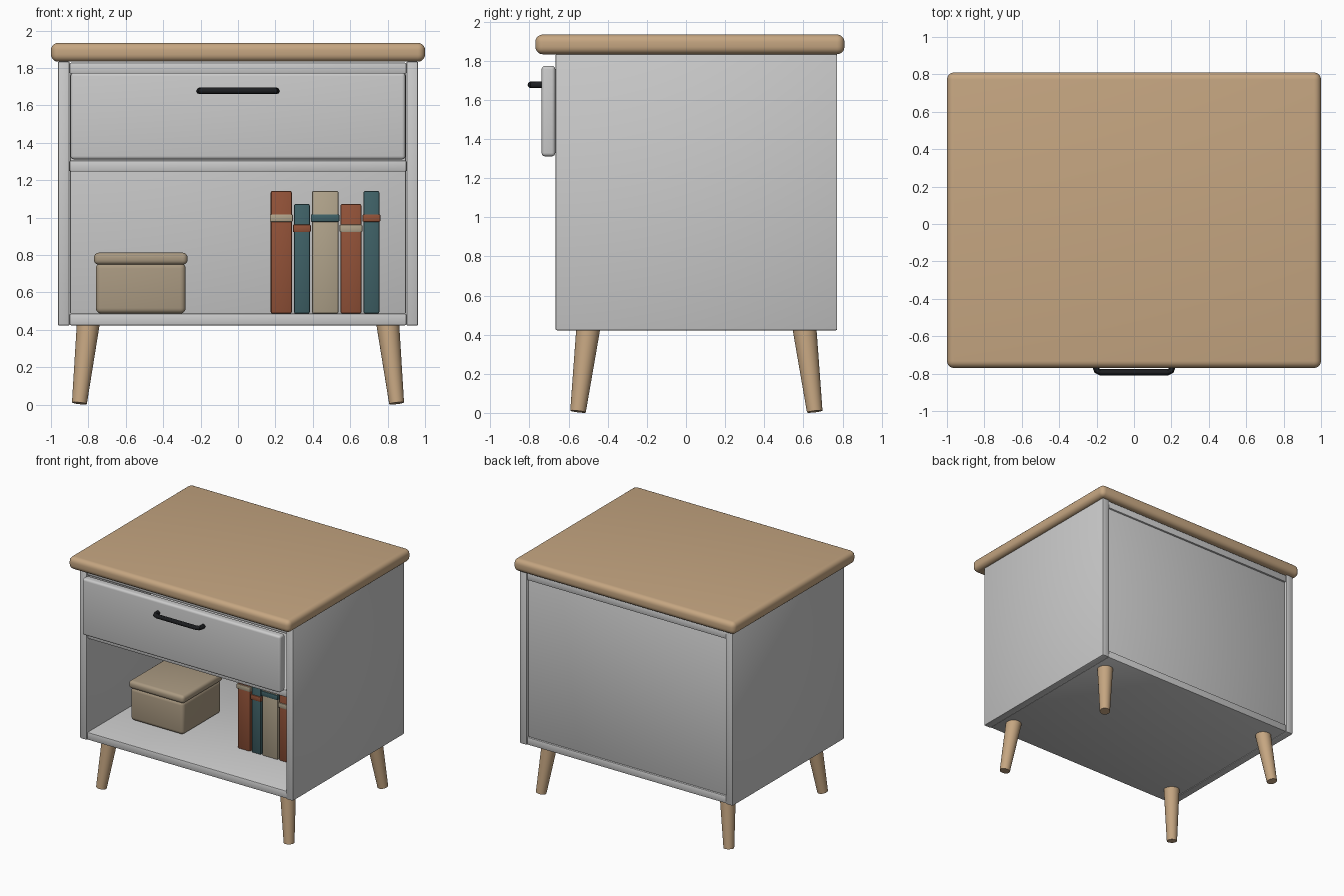
import bpy, bmesh
from mathutils import Vector, Matrix

if "Cube" in bpy.data.objects:
    bpy.data.objects.remove(bpy.data.objects["Cube"])


def mat(name, rgb):
    m = bpy.data.materials.new(name)
    m.diffuse_color = (*rgb, 1)
    m.use_nodes = True
    m.node_tree.nodes["Principled BSDF"].inputs["Base Color"].default_value = m.diffuse_color
    return m


WOOD = mat("wood", (0.56, 0.38, 0.22))
TAN = mat("tan", (0.40, 0.32, 0.22))
CREAM = mat("cream", (0.44, 0.37, 0.26))
RUST = mat("rust", (0.29, 0.085, 0.04))
TEAL = mat("teal", (0.05, 0.12, 0.135))
BLACK = mat("black", (0.012, 0.013, 0.015))


def finish(ob, material):
    if material:
        ob.data.materials.append(material)
    bpy.ops.object.select_all(action='DESELECT')
    ob.select_set(True)
    bpy.context.view_layer.objects.active = ob
    bpy.ops.object.shade_smooth_by_angle()
    return ob


def from_bmesh(name, bm, material=None):
    me = bpy.data.meshes.new(name)
    bm.to_mesh(me)
    bm.free()
    ob = bpy.data.objects.new(name, me)
    bpy.context.collection.objects.link(ob)
    return finish(ob, material)


def box(name, x, y, z, bevel=0.008, segments=2, material=None):
    """Rounded box from (min, max) ranges on each axis."""
    bm = bmesh.new()
    bmesh.ops.create_cube(bm, size=1)
    for v in bm.verts:
        v.co = Vector([(r[0] + r[1]) / 2 + c * (r[1] - r[0]) for r, c in zip((x, y, z), v.co)])
    bmesh.ops.bevel(bm, geom=bm.edges[:], offset=bevel, segments=segments,
                    profile=0.5, affect='EDGES', clamp_overlap=True)
    return from_bmesh(name, bm, material)


# Wooden top
box("top", (-1, 1), (-0.77, 0.81), (1.833, 1.934), 0.038, 5, WOOD)

# Carcass panels
FRONT, BACK, INNER = -0.667, 0.773, 0.897
for side, s in (("left", -1), ("right", 1)):
    box(side + "_panel", sorted((s * 0.90, s * 0.963)), (FRONT, BACK), (0.422, 1.834))
for name, z, y0 in (("bottom_panel", (0.424, 0.486), FRONT + 0.005),
                    ("upper_panel", (1.768, 1.828), FRONT + 0.005),
                    ("drawer_shelf", (1.245, 1.305), FRONT + 0.015)):
    y1 = 0.70 if name == "drawer_shelf" else BACK - 0.005
    box(name, (-INNER - 0.004, INNER + 0.004), (y0, y1), z)
box("back_panel", (-INNER, INNER), (0.70, 0.755), (0.482, 1.772))

# Drawer front and its bar handle
box("drawer_front", (-0.895, 0.895), (-0.738, -0.668), (1.311, 1.774), 0.018, 4)
cu = bpy.data.curves.new("handle_path", 'CURVE')
cu.dimensions = '3D'
cu.bevel_depth = 0.017
cu.bevel_resolution = 4
cu.use_fill_caps = True
path = [(-0.205, -0.72), (-0.205, -0.765), (-0.198, -0.784), (-0.178, -0.793)]
path += [(-x, y) for x, y in reversed(path)]
sp = cu.splines.new('POLY')
sp.points.add(len(path) - 1)
for p, (x, y) in zip(sp.points, path):
    p.co = (x, y, 1.677, 1)
tmp = bpy.data.objects.new("handle_path", cu)
bpy.context.collection.objects.link(tmp)
me = bpy.data.meshes.new_from_object(tmp.evaluated_get(bpy.context.evaluated_depsgraph_get()))
bpy.data.objects.remove(tmp)
handle = bpy.data.objects.new("drawer_handle", me)
bpy.context.collection.objects.link(handle)
me.materials.clear()
finish(handle, BLACK)

# Tapered splayed legs
for yn, sy in (("front", -1), ("back", 1)):
    for xn, sx in (("left", -1), ("right", 1)):
        top = Vector((sx * 0.801, 0.053 + sy * 0.553, 0.43))
        foot = Vector((sx * 0.848, 0.053 + sy * 0.605, 0.007))
        axis = top - foot
        bm = bmesh.new()
        bmesh.ops.create_cone(bm, cap_ends=True, segments=32,
                              radius1=0.04, radius2=0.061, depth=axis.length)
        rot = axis.to_track_quat('Z', 'Y').to_matrix().to_4x4()
        bm.transform(Matrix.Translation((top + foot) / 2) @ rot)
        from_bmesh(f"{yn}_{xn}_leg", bm, WOOD)

# Storage box with lid
box("storage_box", (-0.76, -0.28), (-0.31, 0.19), (0.486, 0.758), 0.03, 4, TAN)
box("storage_box_lid", (-0.77, -0.27), (-0.32, 0.20), (0.748, 0.812), 0.025, 4, TAN)

# Books: x range, height, band height, cover, band colour
books = [(0.175, 0.288, 1.143, 0.997, RUST, CREAM),
         (0.299, 0.384, 1.073, 0.942, TEAL, RUST),
         (0.395, 0.537, 1.143, 0.997, CREAM, TEAL),
         (0.548, 0.660, 1.073, 0.942, RUST, CREAM),
         (0.671, 0.756, 1.143, 0.997, TEAL, RUST)]
for i, (x0, x1, h, b, cover, band) in enumerate(books, 1):
    box(f"book_{i}", (x0, x1), (-0.255, 0.165), (0.486, h), 0.01, 2, cover)
    box(f"book_band_{i}", (x0 - 0.005, x1 + 0.005), (-0.263, -0.225),
        (b - 0.02, b + 0.02), 0.005, 2, band)
